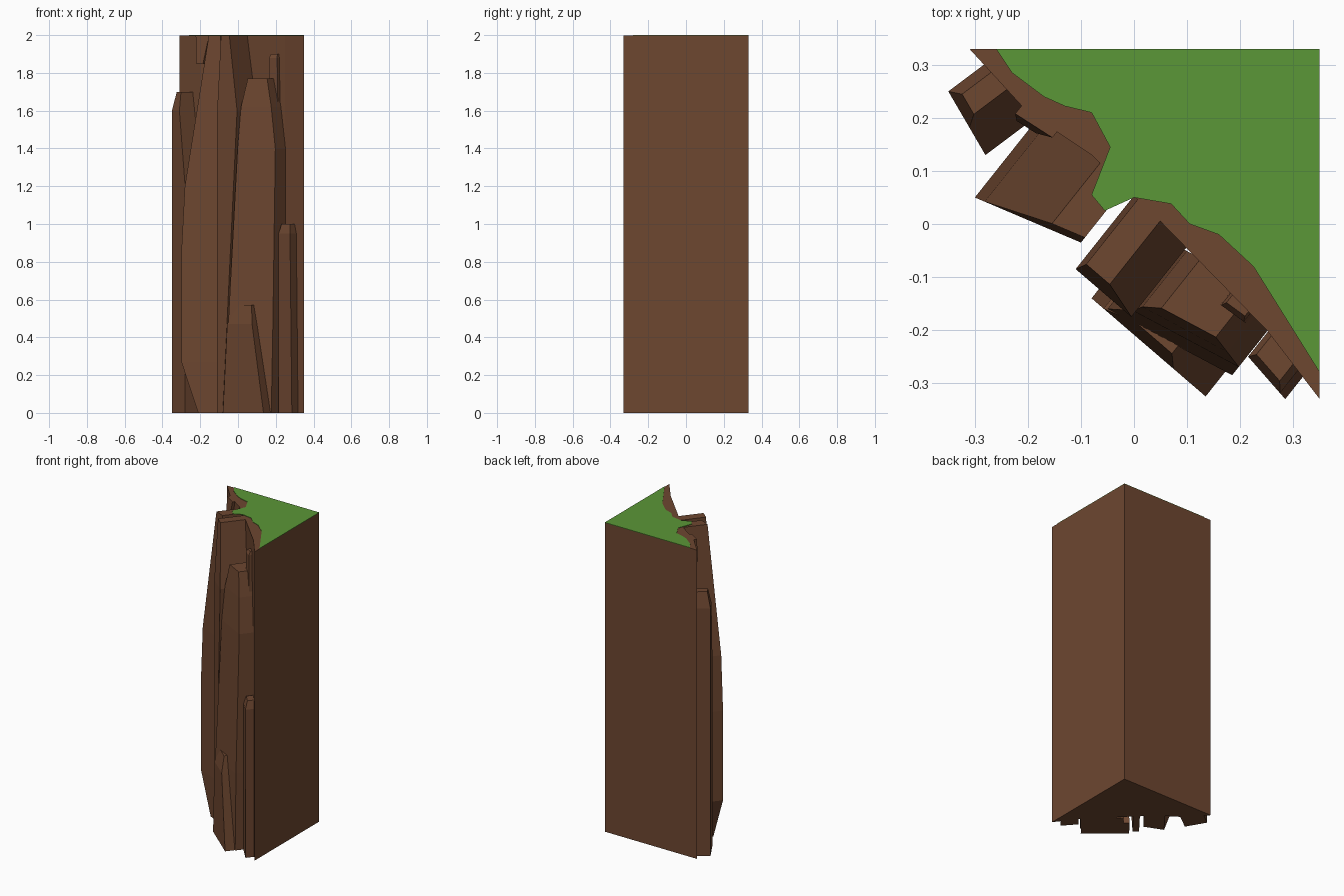
import bpy
import bmesh
from mathutils import Vector

cube = bpy.data.objects.get("Cube")
if cube:
    bpy.data.objects.remove(cube, do_unlink=True)

TOP = 1.997             # rock height, just under the grass surface
EDGE_X, EDGE_Y = 0.35, 0.33   # flat walls of the block
INWARD = (0.62, 0.78)   # direction from the cliff face into the block


def make_material(name, color):
    mat = bpy.data.materials.new(name)
    mat.use_nodes = True
    mat.diffuse_color = (*color, 1)
    mat.node_tree.nodes["Principled BSDF"].inputs["Base Color"].default_value = (*color, 1)
    return mat


rock_brown = make_material("rock_brown", (0.155, 0.063, 0.03))
grass_green = make_material("grass_green", (0.105, 0.31, 0.038))


def loft(name, rings, material):
    """Join stacked rings of equal point count into a closed flat-faced solid."""
    bm = bmesh.new()
    rows = [[bm.verts.new(p) for p in ring] for ring in rings]
    count = len(rows[0])
    for low, high in zip(rows, rows[1:]):
        for i in range(count):
            j = (i + 1) % count
            bm.faces.new((low[i], low[j], high[j], high[i]))
    bm.faces.new(list(reversed(rows[0])))
    bm.faces.new(rows[-1])
    bmesh.ops.recalc_face_normals(bm, faces=bm.faces)
    mesh = bpy.data.meshes.new(name)
    bm.to_mesh(mesh)
    bm.free()
    mesh.materials.append(material)
    obj = bpy.data.objects.new(name, mesh)
    bpy.context.scene.collection.objects.link(obj)
    return obj


def prism(name, outline, bottom, top, material):
    return loft(name, [[(x, y, z) for x, y in outline] for z in (bottom, top)], material)


def slab(name, left, right, depth, layers, inward=INWARD):
    """Rock slab on the cliff; each layer is (z, left inset, right inset, front inset)."""
    a, b = Vector(left), Vector(right)
    along, back = (b - a).normalized(), Vector(inward)
    rings = []
    for z, l, r, f in layers:
        p, q = a + along * l, b - along * r
        corners = [p + back * f, q + back * f, q + back * depth, p + back * depth]
        rings.append([(min(c.x, EDGE_X), min(c.y, EDGE_Y), z) for c in corners])
    return loft(name, rings, rock_brown)


# Corner block with two flat walls and a rough diagonal face
cliff_edge = [(-0.31, EDGE_Y), (-0.2, 0.21), (-0.08, 0.13), (0.04, 0.015),
              (0.25, -0.2), (EDGE_X, -EDGE_Y)]
prism("cliff_block", cliff_edge + [(EDGE_X, EDGE_Y)], 0, TOP, rock_brown)

# Grass cap with a ragged border
grass_edge = [(-0.26, EDGE_Y), (-0.23, 0.285), (-0.17, 0.24), (-0.13, 0.222),
              (-0.08, 0.21), (-0.045, 0.145), (-0.08, 0.055), (-0.055, 0.025),
              (0, 0.05), (0.07, 0.038), (0.105, 0), (0.16, -0.02),
              (0.225, -0.08), (EDGE_X, -0.28)]
prism("grass_cap", grass_edge + [(EDGE_X, EDGE_Y)], TOP, 2, grass_green)

# Tall slabs reaching the top
slab("left_tall_slab", (-0.3, 0.05), (-0.1, -0.035), 0.2,
     [(0, 0.09, 0, 0.01), (0.27, 0, 0, 0), (0.85, 0, 0, 0),
      (1.2, 0.02, 0, 0), (TOP, 0.15, 0, 0.012)])
slab("middle_tall_slab", (-0.11, -0.085), (-0.005, -0.175), 0.21,
     [(0, 0, 0.1, 0), (1.6, 0, 0, 0), (TOP, 0.01, 0.07, 0.02)])

# Broad slab stepping out on the right, with a foot in front of it
slab("right_broad_slab", (-0.05, -0.16), (0.185, -0.285), 0.17,
     [(0, 0, 0.01, 0), (0.5, 0, 0, 0), (1.4, 0.04, 0, 0.02),
      (1.62, 0.05, 0.035, 0.035), (1.77, 0.08, 0.07, 0.05)])
slab("foot_slab", (-0.08, -0.14), (0.135, -0.325), 0.12,
     [(0, 0, 0, 0), (0.47, 0.03, 0.08, 0), (0.57, 0.09, 0.1, 0.02)])

# Outer columns
slab("left_column", (-0.35, 0.25), (-0.28, 0.13), 0.12,
     [(0, 0, 0, 0), (1.2, 0, 0, 0), (1.6, 0, 0.06, 0), (1.7, 0.02, 0.075, 0.02)],
     inward=(0.8, 0.6))
slab("right_column", (0.215, -0.25), (0.285, -0.33), 0.09,
     [(0, 0, 0, 0), (0.95, 0, 0.015, 0), (1, 0.01, 0.03, 0.015)])

# Small shards
slab("right_shard", (0.16, -0.15), (0.215, -0.19), 0.06,
     [(1.4, 0, 0, 0), (1.88, 0.005, 0.01, 0), (1.9, 0.01, 0.015, 0.01)])
slab("left_shard", (-0.23, 0.2), (-0.16, 0.155), 0.05,
     [(1.85, 0.01, 0.03, 0), (TOP, 0, 0, 0.01)])
